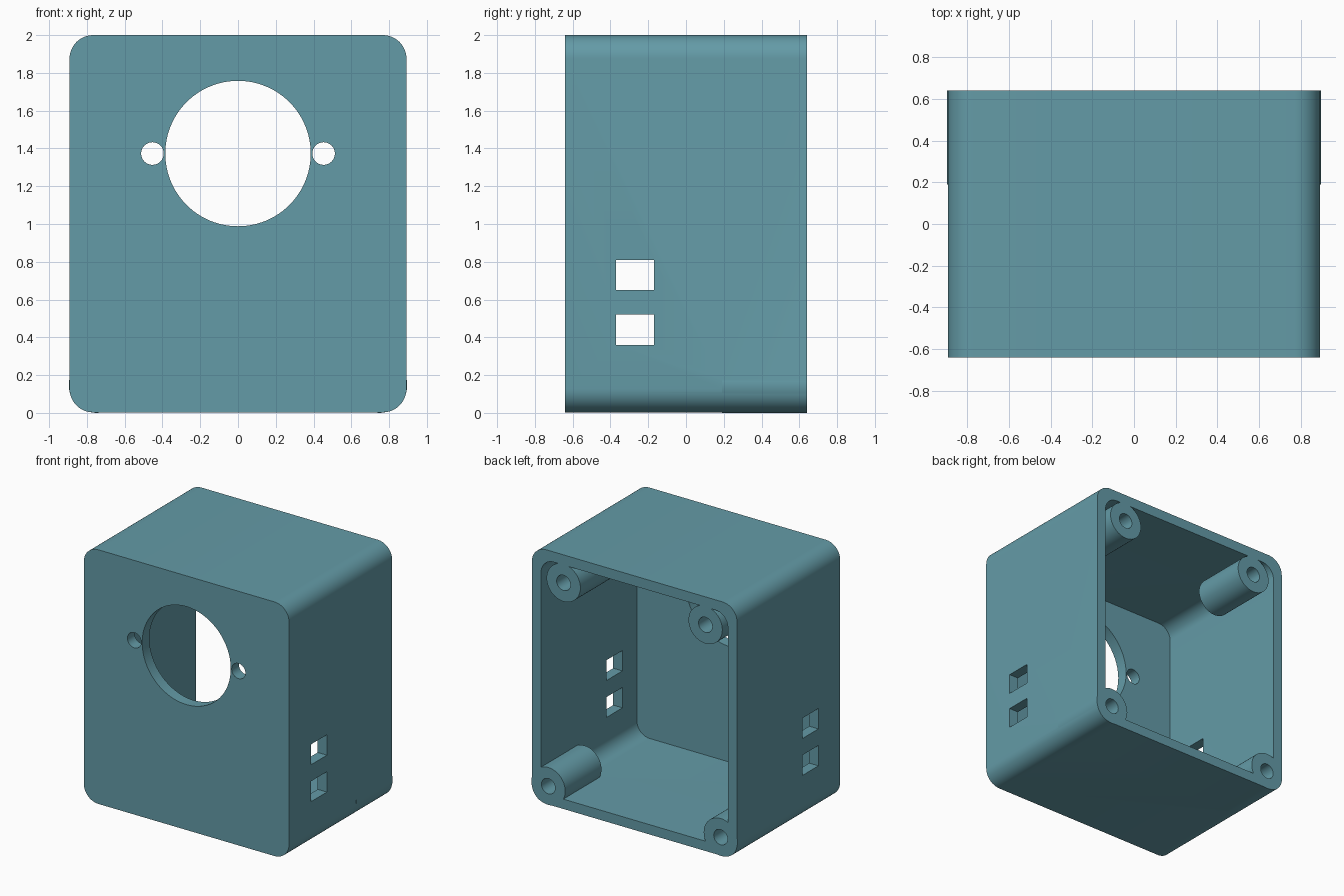
import bpy, bmesh, math
from mathutils import Matrix

cube = bpy.data.objects.get("Cube")
if cube:
    bpy.data.objects.remove(cube, do_unlink=True)

BACK = 0.64
WALL = 0.08

teal = bpy.data.materials.new("teal plastic")
teal.use_nodes = True
teal.diffuse_color = (0.127, 0.328, 0.386, 1)
teal.node_tree.nodes["Principled BSDF"].inputs["Base Color"].default_value = teal.diffuse_color


def finish(name, bm):
    bmesh.ops.recalc_face_normals(bm, faces=bm.faces)
    mesh = bpy.data.meshes.new(name)
    bm.to_mesh(mesh)
    bm.free()
    mesh.materials.append(teal)
    ob = bpy.data.objects.new(name, mesh)
    bpy.context.collection.objects.link(ob)
    return ob


def rounded_prism(name, half_x, z0, z1, radius, y0, y1, steps=12):
    """Rounded rectangle in the XZ plane, extruded along Y."""
    bm = bmesh.new()
    cx = half_x - radius
    centres = [(cx, z1 - radius), (-cx, z1 - radius), (-cx, z0 + radius), (cx, z0 + radius)]
    verts = []
    for quarter, (x, z) in enumerate(centres):
        for i in range(steps + 1):
            a = math.pi / 2 * (quarter + i / steps)
            verts.append(bm.verts.new((x + radius * math.cos(a), y0, z + radius * math.sin(a))))
    face = bm.faces.new(verts)
    new = bmesh.ops.extrude_face_region(bm, geom=[face])["geom"]
    moved = [v for v in new if isinstance(v, bmesh.types.BMVert)]
    bmesh.ops.translate(bm, verts=moved, vec=(0, y1 - y0, 0))
    return finish(name, bm)


def rod(name, x, z, radius, y0, y1, sides=48):
    bm = bmesh.new()
    place = Matrix.Translation((x, (y0 + y1) / 2, z)) @ Matrix.Rotation(math.pi / 2, 4, "X")
    bmesh.ops.create_cone(bm, cap_ends=True, segments=sides, radius1=radius,
                          radius2=radius, depth=y1 - y0, matrix=place)
    return finish(name, bm)


def block(name, x0, x1, y0, y1, z0, z1):
    bm = bmesh.new()
    place = Matrix.Translation(((x0 + x1) / 2, (y0 + y1) / 2, (z0 + z1) / 2))
    bmesh.ops.create_cube(bm, size=1, matrix=place @ Matrix.Diagonal((x1 - x0, y1 - y0, z1 - z0, 1)))
    return finish(name, bm)


def combine(target, tool, operation):
    """Apply a boolean and discard the tool."""
    tool.hide_render = True
    mod = target.modifiers.new("boolean", "BOOLEAN")
    mod.operation = operation
    mod.solver = "EXACT"
    mod.object = tool
    bpy.context.view_layer.objects.active = target
    bpy.ops.object.modifier_apply(modifier=mod.name)
    bpy.data.objects.remove(tool, do_unlink=True)


# Open-backed shell
housing = rounded_prism("housing", 0.892, 0.003, 2.0, 0.125, -BACK, BACK)
cavity = rounded_prism("cavity", 0.892 - WALL, WALL, 2.0 - WALL, 0.11, -BACK + 0.09, BACK + 0.2)
combine(housing, cavity, "DIFFERENCE")

# Screw posts in the four corners, with bores
posts = [(side * x, z) for side in (-1, 1) for x, z in ((0.617, 1.78), (0.749, 0.147))]
for x, z in posts:
    combine(housing, rod("screw_post", x, z, 0.147, 0.19, BACK), "UNION")
for x, z in posts:
    combine(housing, rod("screw_bore", x, z, 0.06, 0.15, BACK + 0.1, 32), "DIFFERENCE")

# Round openings in the front
combine(housing, rod("main_opening", 0, 1.373, 0.385, -0.8, -0.4, 96), "DIFFERENCE")
for side in (-1, 1):
    combine(housing, rod("mounting_hole", side * 0.453, 1.373, 0.06, -0.8, -0.4, 32), "DIFFERENCE")

# Rectangular slots through both side walls
for z0 in (0.36, 0.65):
    combine(housing, block("side_slot", -1, 1, -0.37, -0.17, z0, z0 + 0.16), "DIFFERENCE")

# Smooth curves, sharp edges
bpy.ops.object.select_all(action="DESELECT")
housing.select_set(True)
bpy.context.view_layer.objects.active = housing
bpy.ops.object.shade_smooth_by_angle(angle=math.radians(30))
